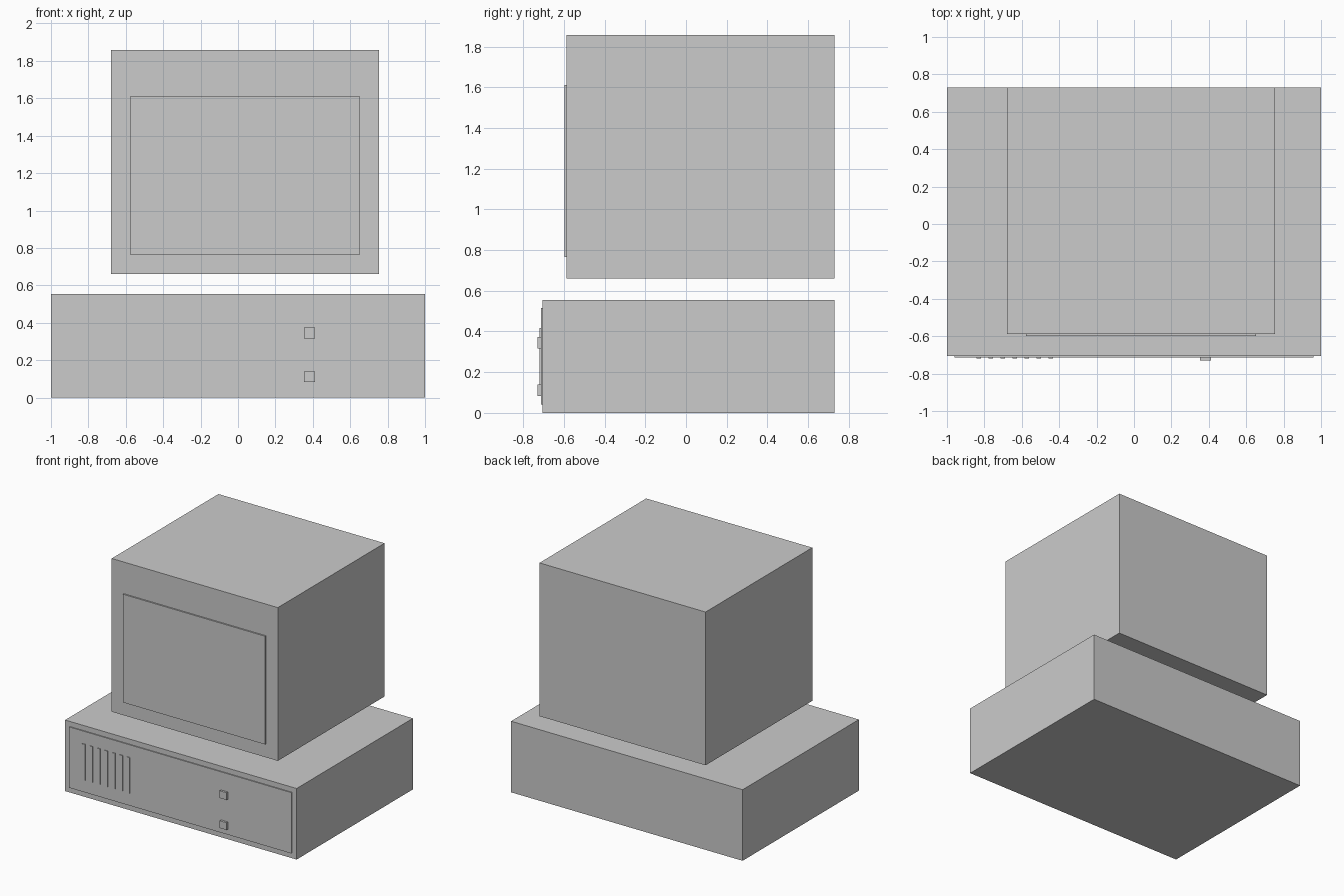
import bpy
import bmesh
from mathutils import Vector

cube = bpy.data.objects.get("Cube")
if cube:
    bpy.data.objects.remove(cube, do_unlink=True)

grey = bpy.data.materials.new("plain_grey")
GREY = (0.6, 0.6, 0.6, 1)
grey.use_nodes = True
grey.diffuse_color = GREY
grey.node_tree.nodes["Principled BSDF"].inputs["Base Color"].default_value = GREY


def box(name, low, high):
    """Flat-faced box between two opposite corners."""
    low, high = Vector(low), Vector(high)
    bm = bmesh.new()
    bmesh.ops.create_cube(bm, size=1)
    bmesh.ops.scale(bm, vec=high - low, verts=bm.verts)
    mesh = bpy.data.meshes.new(name)
    bm.to_mesh(mesh)
    bm.free()
    mesh.materials.append(grey)
    obj = bpy.data.objects.new(name, mesh)
    obj.location = (low + high) / 2
    bpy.context.collection.objects.link(obj)
    return obj


FRONT = -0.705   # front of the case
PANEL = -0.713   # front of the raised panel
BACK = 0.73

# Computer case with a thin raised front panel
box("case", (-1, FRONT, 0), (1, BACK, 0.555))
box("front_panel", (-0.96, PANEL, 0.04), (0.96, FRONT, 0.515))

# Row of vent bars
for i in range(7):
    x = -0.843 + i * 0.0643
    box(f"vent_bar_{i + 1}", (x, -0.719, 0.137), (x + 0.025, PANEL, 0.417))

# Buttons
for name, z in (("lower_button", 0.083), ("upper_button", 0.317)):
    box(name, (0.353, -0.73, z), (0.413, PANEL, z + 0.057))

# Monitor floating above the case, with its screen
box("monitor", (-0.68, -0.587, 0.66), (0.755, BACK, 1.857))
box("screen", (-0.577, -0.598, 0.765), (0.653, -0.587, 1.61))
